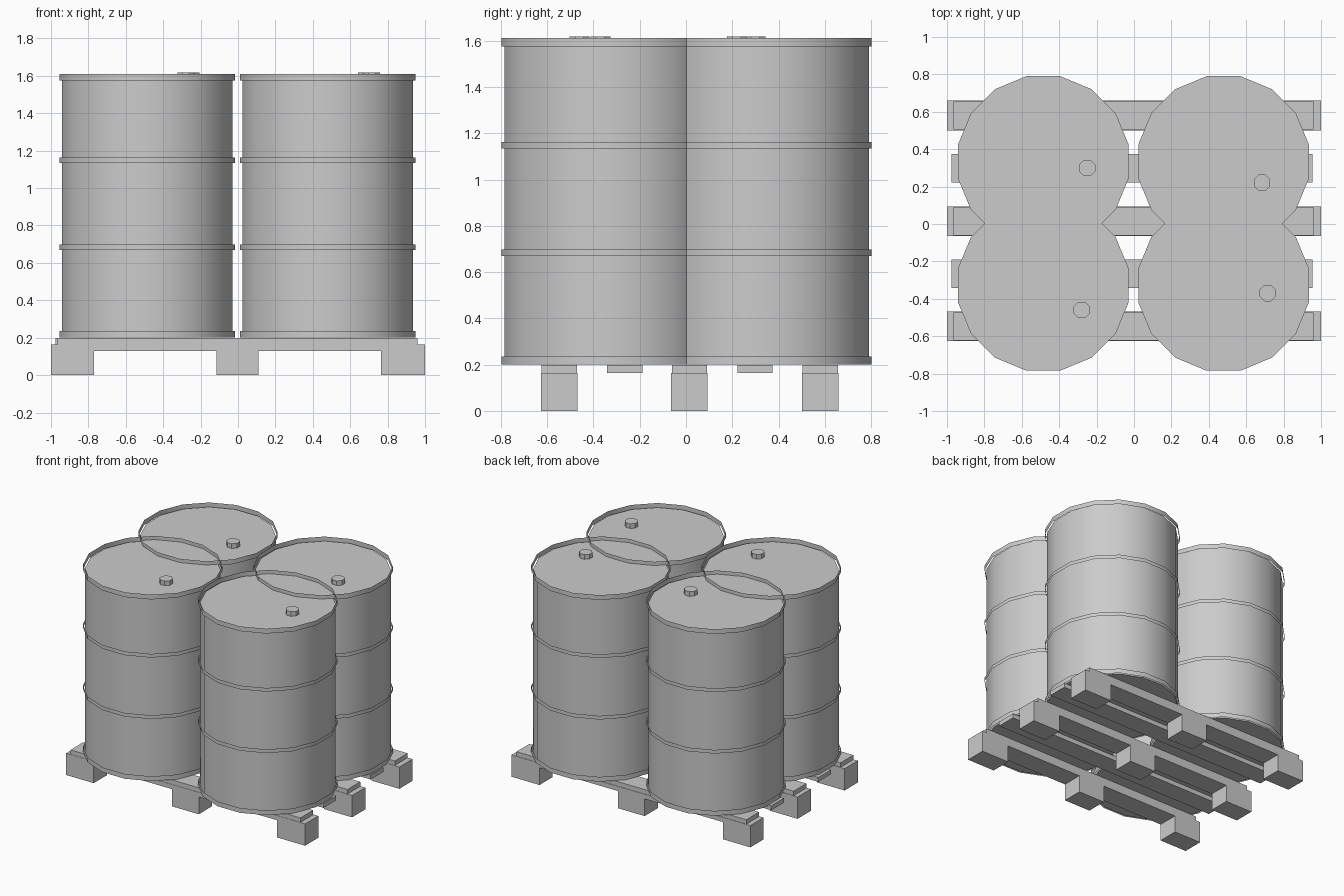
import bpy, bmesh
from math import pi, cos, sin

if "Cube" in bpy.data.objects:
    bpy.data.objects.remove(bpy.data.objects["Cube"])


def finish(bm, name, smooth=False):
    bmesh.ops.recalc_face_normals(bm, faces=bm.faces)
    me = bpy.data.meshes.new(name)
    bm.to_mesh(me)
    bm.free()
    ob = bpy.data.objects.new(name, me)
    bpy.context.collection.objects.link(ob)
    if smooth:
        bpy.ops.object.select_all(action='DESELECT')
        bpy.context.view_layer.objects.active = ob
        ob.select_set(True)
        bpy.ops.object.shade_smooth_by_angle(angle=pi / 5)
    return ob


def tube(bm, x, y, r, z0, z1, n, caps=True):
    """Upright prism with flats on the axes; without caps an open, outward-facing strip."""
    rings = [[bm.verts.new((x + r * cos((i + .5) * 2 * pi / n),
                            y + r * sin((i + .5) * 2 * pi / n), z))
              for i in range(n)] for z in (z0, z1)]
    lo, hi = rings
    for i in range(n):
        j = (i + 1) % n
        bm.faces.new((lo[i], lo[j], hi[j], hi[i]))
    if caps:
        bm.faces.new(lo[::-1])
        bm.faces.new(hi)


def extrude_y(name, profile, y0, y1):
    """Side profile in x/z extruded along y."""
    bm = bmesh.new()
    face = bm.faces.new([bm.verts.new((x, y0, z)) for x, z in profile])
    out = bmesh.ops.extrude_face_region(bm, geom=[face])
    verts = [v for v in out['geom'] if isinstance(v, bmesh.types.BMVert)]
    bmesh.ops.translate(bm, verts=verts, vec=(0, y1 - y0, 0))
    return finish(bm, name)


# Pallet stringers: a beam with three feet
stringer = [(-1, 0), (-.77, 0), (-.77, .13), (-.115, .13), (-.115, 0), (.11, 0),
            (.11, .13), (.765, .13), (.765, 0), (1, 0), (1, .165), (-1, .165)]
for i, y in enumerate((-.547, .015, .58)):
    extrude_y(f"pallet_stringer_{i + 1}", stringer, y - .079, y + .079)

# Deck boards
boards = [(-.548, -.965, .96), (-.265, -.975, .955), (.015, -.965, .96),
          (.298, -.975, .955), (.58, -.965, .96)]
for i, (y, x0, x1) in enumerate(boards):
    extrude_y(f"deck_board_{i + 1}",
              [(x0, .165), (x1, .165), (x1, .199), (x0, .199)], y - .076, y + .076)

# Drums: centre, then bung position
drums = [(-.485, .334, -.25, .30), (.479, .334, .685, .22),
         (-.485, -.328, -.28, -.46), (.479, -.328, .715, -.37)]
for i, (x, y, bx, by) in enumerate(drums):
    bm = bmesh.new()
    tube(bm, x, y, .465, .2, 1.583, 16)
    finish(bm, f"drum_body_{i + 1}", True)

    # Rims and hoops are thin open strips around the body
    bm = bmesh.new()
    for z0, z1 in ((.2, .236), (.67, .698), (1.135, 1.163), (1.575, 1.611)):
        tube(bm, x, y, .478, z0, z1, 16, caps=False)
    finish(bm, f"drum_hoops_{i + 1}", True)

    bm = bmesh.new()
    tube(bm, bx, by, .047, 1.575, 1.618, 8)
    finish(bm, f"drum_bung_{i + 1}")
